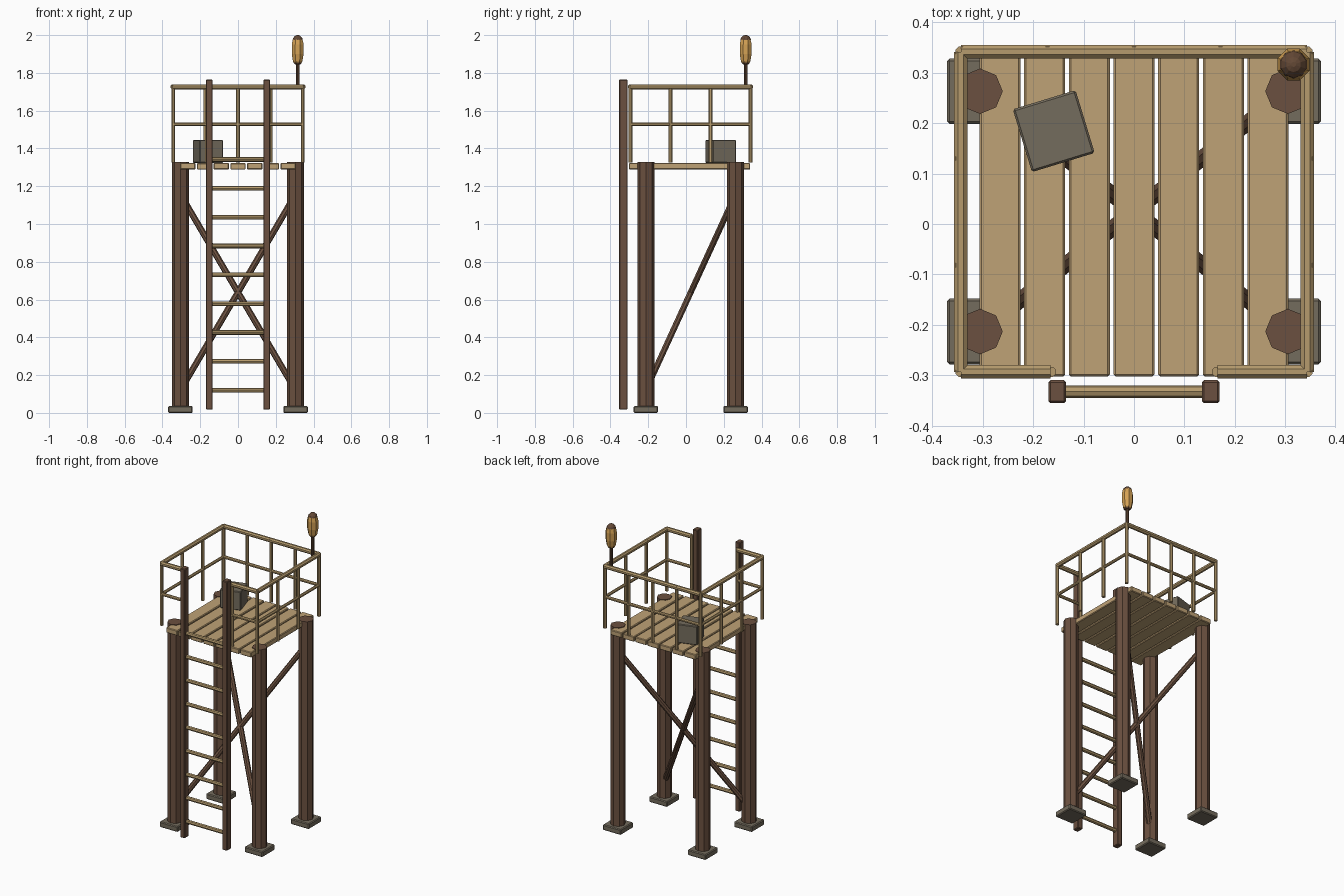
import bpy, bmesh, math
from mathutils import Vector

if "Cube" in bpy.data.objects:
    bpy.data.objects.remove(bpy.data.objects["Cube"])


def material(name, rgb):
    m = bpy.data.materials.new(name)
    m.diffuse_color = (*rgb, 1)
    m.use_nodes = True
    m.node_tree.nodes["Principled BSDF"].inputs["Base Color"].default_value = m.diffuse_color
    return m


DARK = material("dark timber", (0.145, 0.080, 0.050))
TAN = material("plank timber", (0.52, 0.36, 0.18))
POLE = material("rail timber", (0.47, 0.33, 0.155))
STONE = material("grey stone", (0.175, 0.150, 0.110))
AMBER = material("amber lamp", (0.66, 0.36, 0.09))
CAP = material("rust brown", (0.125, 0.065, 0.036))


def finish(bm, name, mat):
    bmesh.ops.recalc_face_normals(bm, faces=bm.faces[:])
    me = bpy.data.meshes.new(name)
    bm.to_mesh(me)
    bm.free()
    me.materials.append(mat)
    ob = bpy.data.objects.new(name, me)
    bpy.context.collection.objects.link(ob)
    return ob


def box(name, center, size, mat, bevel=0.004, turn=0.0):
    bm = bmesh.new()
    bmesh.ops.create_cube(bm, size=1)
    bmesh.ops.scale(bm, vec=size, verts=bm.verts)
    bmesh.ops.bevel(bm, geom=bm.edges[:], offset=bevel, segments=1, affect='EDGES')
    ob = finish(bm, name, mat)
    ob.location = center
    ob.rotation_euler.z = turn
    return ob


def rod(name, a, b, radius, mat, sides=8, spin=0.0):
    """Faceted bar running from point a to point b."""
    a, b = Vector(a), Vector(b)
    bm = bmesh.new()
    bmesh.ops.create_cone(bm, cap_ends=True, segments=sides, radius1=radius,
                          radius2=radius, depth=(b - a).length)
    for v in bm.verts:
        x, y = v.co.x, v.co.y
        v.co.x = x * math.cos(spin) - y * math.sin(spin)
        v.co.y = x * math.sin(spin) + y * math.cos(spin)
    ob = finish(bm, name, mat)
    ob.location = (a + b) / 2
    ob.rotation_euler = (b - a).to_track_quat('Z', 'Y').to_euler()
    return ob


def lathe(name, profile, center, mat, sides=8):
    """Faceted solid turned around z from (radius, height) points."""
    bm = bmesh.new()
    rings = []
    for r, z in profile:
        rings.append([bm.verts.new((r * math.cos((i + 0.5) * math.tau / sides),
                                    r * math.sin((i + 0.5) * math.tau / sides), z))
                      for i in range(sides)])
    for lo, hi in zip(rings, rings[1:]):
        for i in range(sides):
            j = (i + 1) % sides
            bm.faces.new((lo[i], lo[j], hi[j], hi[i]))
    bm.faces.new(rings[0])
    bm.faces.new(rings[-1])
    ob = finish(bm, name, mat)
    ob.location = center
    return ob


FLAT = math.pi / 8          # turns an octagon so a flat faces up
PX, PY_F, PY_B = 0.305, -0.213, 0.263

# Corner posts on footing slabs
for side, sx in (("left", -1), ("right", 1)):
    for end, y in (("front", PY_F), ("back", PY_B)):
        box(f"{end}_{side}_footing", (sx * PX, y, 0.018), (0.13, 0.13, 0.036), STONE, 0.005)
        rod(f"{end}_{side}_post", (sx * PX, y, 0.03), (sx * PX, y, 1.327), 0.045, DARK)
    # Diagonal brace from low front corner to opposite high back corner
    rod(f"{side}_brace", (sx * PX, PY_F, 0.12), (-sx * PX, PY_B, 1.157), 0.017, DARK, 8, FLAT)

# Deck planks
for i in range(7):
    box(f"deck_plank_{i + 1}", ((i - 3) * 0.0885, 0.019, 1.306 - 0.001 * (i % 2)),
        (0.081, 0.642, 0.034), TAN, 0.004)

# Guard rails: run a line of balusters with a top and middle rail
RX, RF, RB = 0.343, -0.293, 0.341


def guard(name, a, b, bays, skip_last=False):
    a, b = Vector(a), Vector(b)
    for label, z, r in (("top", 1.726, 0.0145), ("middle", 1.527, 0.010)):
        up = Vector((0, 0, z))
        rod(f"{name}_{label}_rail", a + up, b + up, r, POLE, 8, FLAT)
    for i in range(bays + (0 if skip_last else 1)):
        p = a.lerp(b, i / bays)
        rod(f"{name}_baluster_{i + 1}", p + Vector((0, 0, 1.325)),
            p + Vector((0, 0, 1.735)), 0.011, POLE, 8, FLAT)


guard("left_guard", (-RX, RF, 0), (-RX, RB, 0), 3)
guard("right_guard", (RX, RF, 0), (RX, RB, 0), 3)
guard("back_guard", (-RX, RB, 0), (RX, RB, 0), 4)
guard("front_left_guard", (-0.165, RF, 0), (-RX, RF, 0), 1, True)
guard("front_right_guard", (0.165, RF, 0), (RX, RF, 0), 1, True)

# Ladder
for side, sx in (("left", -1), ("right", 1)):
    box(f"{side}_ladder_stile", (sx * 0.152, -0.332, 0.891), (0.035, 0.045, 1.748), DARK, 0.004)
for i in range(9):
    z = 0.12 + 0.1527 * i
    rod(f"ladder_rung_{i + 1}", (-0.145, -0.332, z), (0.145, -0.332, z), 0.0125, POLE, 8)

# Storage crate on the deck
box("crate", (-0.159, 0.184, 1.384), (0.13, 0.13, 0.122), STONE, 0.004, math.radians(17))

# Lantern on the back right corner
L = (0.316, 0.316, 0)
rod("lantern_pole", (0.316, 0.316, 1.715), (0.316, 0.316, 1.87), 0.010, CAP)
lathe("lantern_body", [(0.022, 1.852), (0.027, 1.862), (0.034, 1.90), (0.034, 1.95),
                       (0.028, 1.977)], L, AMBER)
lathe("lantern_base", [(0.016, 1.845), (0.024, 1.855)], L, CAP)
lathe("lantern_cap", [(0.028, 1.974), (0.025, 1.985), (0.015, 1.996), (0.005, 2.0)], L, CAP, 10)
